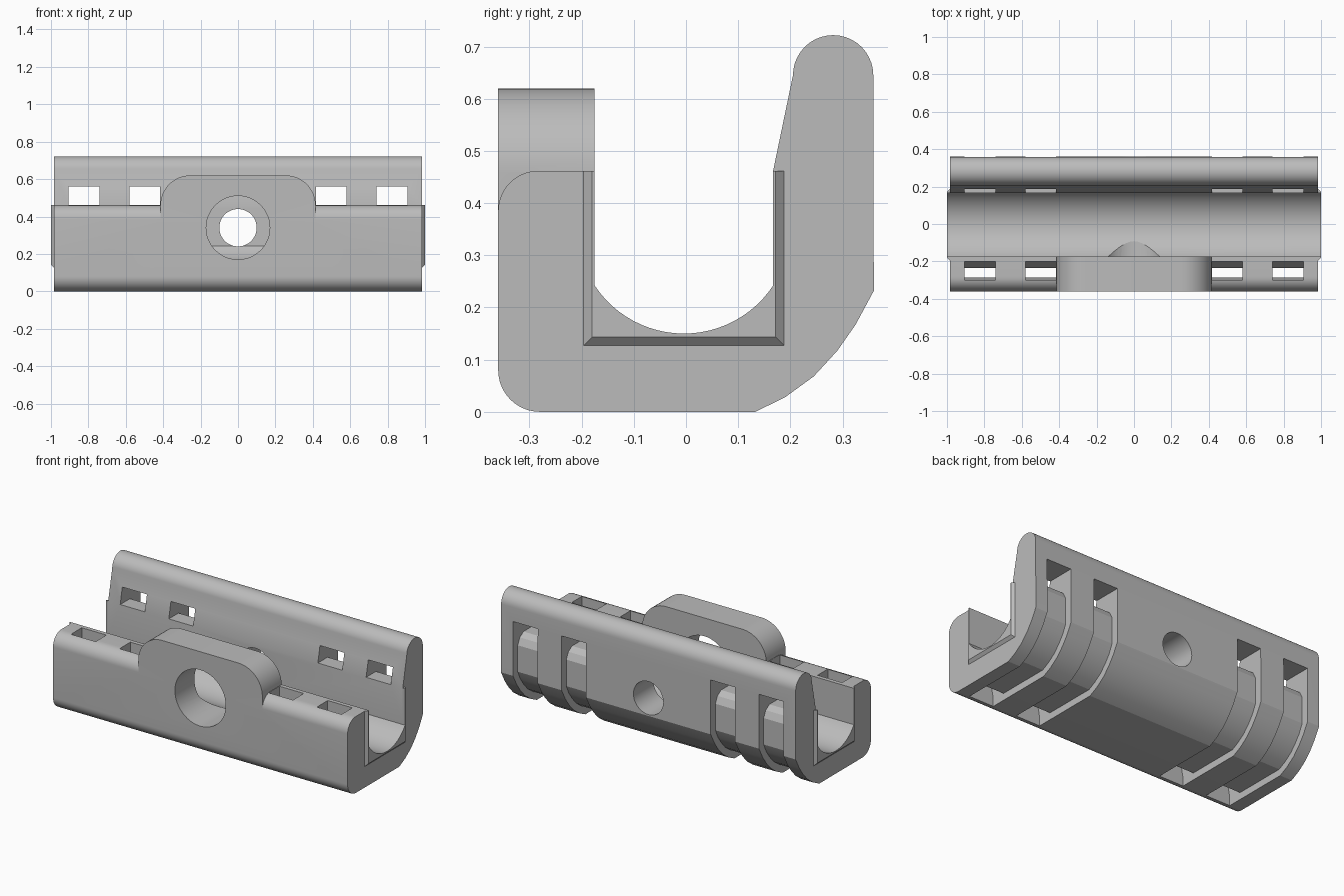
import bpy, bmesh, math

cube = bpy.data.objects.get("Cube")
if cube:
    bpy.data.objects.remove(cube, do_unlink=True)

grey = bpy.data.materials.new("mid grey")
grey.use_nodes = True
colour = (0.5, 0.5, 0.5, 1)
grey.diffuse_color = colour
grey.node_tree.nodes["Principled BSDF"].inputs["Base Color"].default_value = colour


def arc(cx, cy, r, a0, a1, n=12):
    """Points along a circular arc, angles in degrees."""
    angles = [math.radians(a0 + (a1 - a0) * i / n) for i in range(n + 1)]
    return [(cx + r * math.cos(a), cy + r * math.sin(a)) for a in angles]


def loft(name, first, last):
    """Solid between two matching closed loops of 3D points."""
    bm = bmesh.new()
    a = [bm.verts.new(p) for p in first]
    b = [bm.verts.new(p) for p in last]
    bm.faces.new(a)
    bm.faces.new(b[::-1])
    for i in range(len(a)):
        j = (i + 1) % len(a)
        bm.faces.new((a[i], b[i], b[j], a[j]))
    bmesh.ops.recalc_face_normals(bm, faces=bm.faces)
    mesh = bpy.data.meshes.new(name)
    bm.to_mesh(mesh)
    bm.free()
    mesh.materials.append(grey)
    ob = bpy.data.objects.new(name, mesh)
    bpy.context.collection.objects.link(ob)
    return ob


def prism_x(name, pts, x0, x1):
    return loft(name, [(x0, y, z) for y, z in pts], [(x1, y, z) for y, z in pts])


def prism_y(name, pts, y0, y1):
    return loft(name, [(x, y0, z) for x, z in pts], [(x, y1, z) for x, z in pts])


def combine(target, tool, operation):
    """Apply a boolean and discard the tool."""
    mod = target.modifiers.new("combine", 'BOOLEAN')
    mod.operation, mod.solver, mod.object = operation, 'EXACT', tool
    bpy.context.view_layer.objects.active = target
    bpy.ops.object.modifier_apply(modifier=mod.name)
    bpy.data.objects.remove(tool, do_unlink=True)


def shade(ob):
    bpy.ops.object.select_all(action='DESELECT')
    ob.select_set(True)
    bpy.context.view_layer.objects.active = ob
    bpy.ops.object.shade_smooth_by_angle(angle=math.radians(25))


# Inner channel: straight walls and a shallow round floor
IN_F, IN_B, RIM = -0.175, 0.167, 0.462
half = math.degrees(math.asin((IN_B - IN_F) / 2 / 0.205))
floor = arc(-0.004, 0.355, 0.205, -90 + half, -90 - half, 24)
channel = [(IN_B, RIM)] + floor + [(IN_F, RIM)]

# Body: J-shaped section run along the length
outer = (arc(-0.283, 0.385, 0.077, 90, 180)
         + arc(-0.28, 0.08, 0.08, 180, 270)
         + [(0.133, 0), (0.19, 0.028), (0.245, 0.068), (0.29, 0.117),
            (0.325, 0.167), (0.36, 0.232)]
         + arc(0.282, 0.645, 0.077, 0, 180, 20))
body = prism_x("clamp_body", channel + outer, -0.985, 0.985)

# Raised lug in the middle of the front wall
lug_outline = ([(-0.415, 0.37), (0.415, 0.37)]
               + arc(0.255, 0.46, 0.16, 0, 90) + arc(-0.255, 0.46, 0.16, 90, 180))
combine(body, prism_y("lug", lug_outline, -0.36, IN_F), 'UNION')

# Large front bore and smaller rear bore
combine(body, prism_y("front_bore", arc(0, 0.34, 0.17, 0, 352.5, 47), -0.5, 0), 'DIFFERENCE')
combine(body, prism_y("rear_bore", arc(0, 0.34, 0.1, 0, 350, 35), -0.05, 0.5), 'DIFFERENCE')

# Strap slots: rear window, groove around the back and base, front shaft
strap = [(0.1, 0.56), (0.45, 0.56), (0.45, -0.1), (-0.285, -0.1), (-0.285, 0.05),
         (-0.3, 0.13), (-0.3, 0.55), (-0.2, 0.55), (-0.2, 0.13), (-0.235, 0.07),
         (-0.2, 0.042), (0.125, 0.042), (0.17, 0.065), (0.22, 0.1), (0.26, 0.145),
         (0.29, 0.187), (0.315, 0.24), (0.315, 0.4), (0.295, 0.44),
         (0.26, RIM), (0.1, RIM)]
for side in (-1, 1):
    for near, far in ((0.417, 0.58), (0.74, 0.905)):
        combine(body, prism_x("strap_cutter", strap, side * near, side * far), 'DIFFERENCE')
shade(body)

# Tapered liner lips standing proud of both ends
for side, name in ((-1, "right_liner_lip"), (1, "left_liner_lip")):
    def lip_loop(x, grow):
        rim = [(-0.18 - grow, RIM), (-0.18 - grow, 0.143 - grow),
               (0.172 + grow, 0.143 - grow), (0.172 + grow, RIM)]
        return [(side * x, y, z) for y, z in channel + rim]
    shade(loft(name, lip_loop(0.985, 0.016), lip_loop(1.0, 0)))
